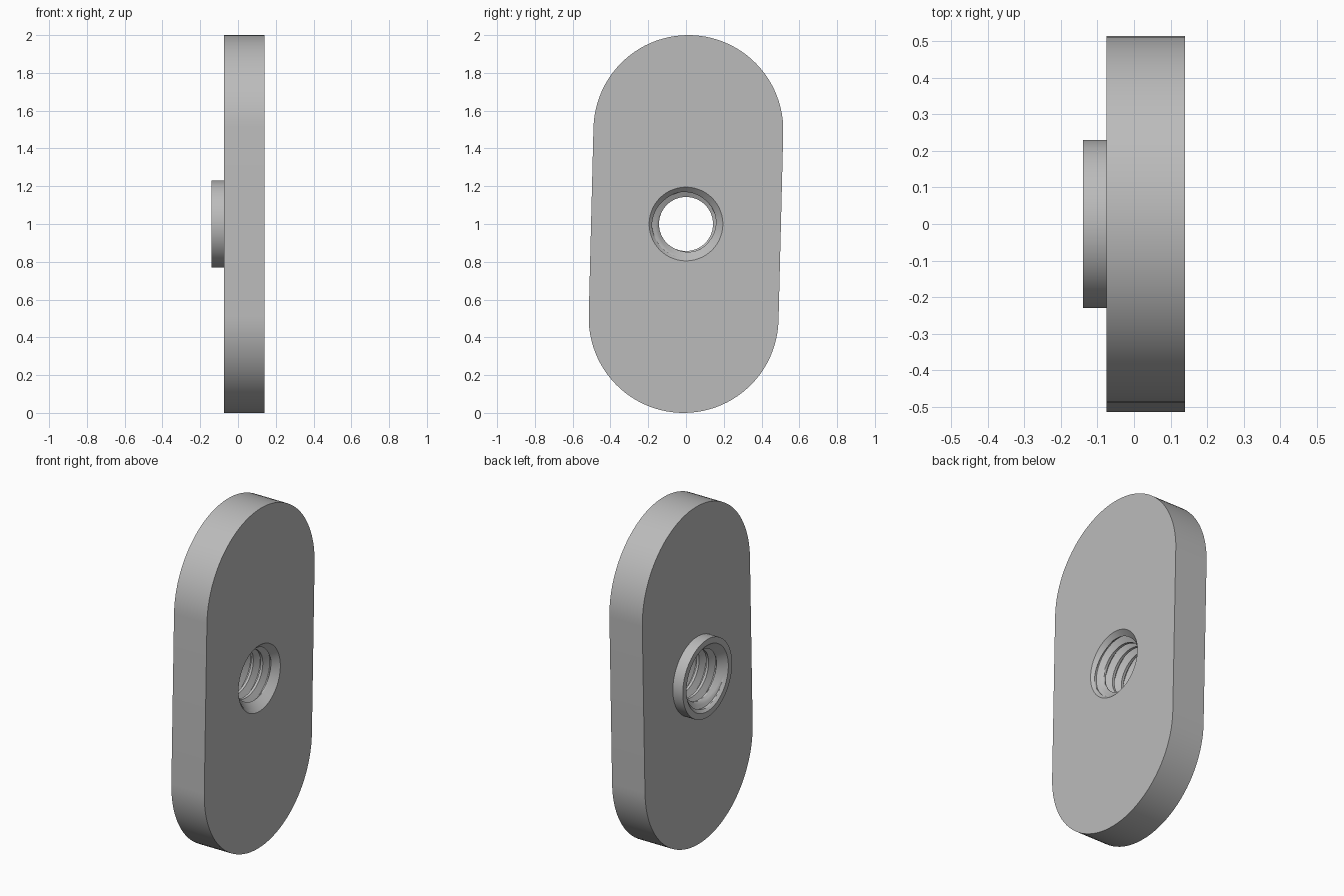
import bpy
import bmesh
from math import sin, cos, pi, atan2

if "Cube" in bpy.data.objects:
    bpy.data.objects.remove(bpy.data.objects["Cube"])

SEG = 96                                     # points around every loop
X_BOSS, X_BACK, X_FACE = -0.14, -0.075, 0.14
R_BOSS, R_MOUTH, R_ROOT, R_CREST = 0.23, 0.195, 0.18, 0.143
PITCH = 0.062

steel = bpy.data.materials.new("plain grey")
steel.use_nodes = True
grey = (0.5, 0.5, 0.5, 1)
steel.diffuse_color = grey
steel.node_tree.nodes["Principled BSDF"].inputs["Base Color"].default_value = grey


def circle(x, radius):
    return [(x, radius * cos(2 * pi * i / SEG), 1 + radius * sin(2 * pi * i / SEG))
            for i in range(SEG + 1)]


def capsule(x, radius=0.5025, dy=0.0125, dz=0.4975):
    """Slightly leaning slot outline: two half circles joined by tangents."""
    tilt, half, pts = atan2(dy, dz), SEG // 2, []
    for side in (1, -1):
        for i in range(half):
            a = pi * i / (half - 1) - tilt
            pts.append((x, side * (dy + radius * cos(a)),
                        1 + side * (dz + radius * sin(a))))
    return pts + pts[:1]


def skin(name, loops, angle):
    """Join successive loops with quads."""
    bm = bmesh.new()
    rows = [[bm.verts.new(p) for p in loop] for loop in loops]
    for a, b in zip(rows, rows[1:]):
        for i in range(SEG):
            bm.faces.new((a[i], b[i], b[i + 1], a[i + 1]))
    bmesh.ops.remove_doubles(bm, verts=bm.verts, dist=0.00005)
    bmesh.ops.dissolve_degenerate(bm, edges=bm.edges, dist=0.00005)
    mesh = bpy.data.meshes.new(name)
    bm.to_mesh(mesh)
    bm.free()
    mesh.materials.append(steel)
    obj = bpy.data.objects.new(name, mesh)
    bpy.context.collection.objects.link(obj)
    bpy.ops.object.select_all(action="DESELECT")
    obj.select_set(True)
    bpy.context.view_layer.objects.active = obj
    bpy.ops.object.shade_smooth_by_angle(angle=angle)
    return obj


# Plate with raised round boss
skin("plate_and_boss", [
    circle(X_FACE, R_MOUTH), capsule(X_FACE), capsule(X_BACK),
    circle(X_BACK, R_BOSS), circle(X_BOSS, R_BOSS), circle(X_BOSS, R_MOUTH)], 0.5)

# Thread profile over one pitch: crest flat, flank, root flat, flank
PROFILE = [(0, R_CREST), (0.25, R_CREST), (0.56, R_ROOT), (0.69, R_ROOT), (1, R_CREST)]
STEPS = 4


def bore_loop(turn, radius):
    pts = []
    for i in range(SEG + 1):
        a = 2 * pi * i / SEG
        x = X_BOSS + (turn + i / SEG) * PITCH
        x = min(max(x, X_BOSS), X_FACE)
        depth = min(x - X_BOSS, X_FACE - x)
        r = max(radius, R_MOUTH - depth)     # countersink at both mouths
        pts.append((x, r * cos(a), 1 + r * sin(a)))
    return pts


# Helical threaded bore with countersunk ends
loops = []
for turn in range(-1, 6):
    for (t0, r0), (t1, r1) in zip(PROFILE, PROFILE[1:]):
        for s in range(STEPS):
            f = s / STEPS
            loops.append(bore_loop(turn + t0 + (t1 - t0) * f, r0 + (r1 - r0) * f))
skin("threaded_bore", loops, 0.5)
